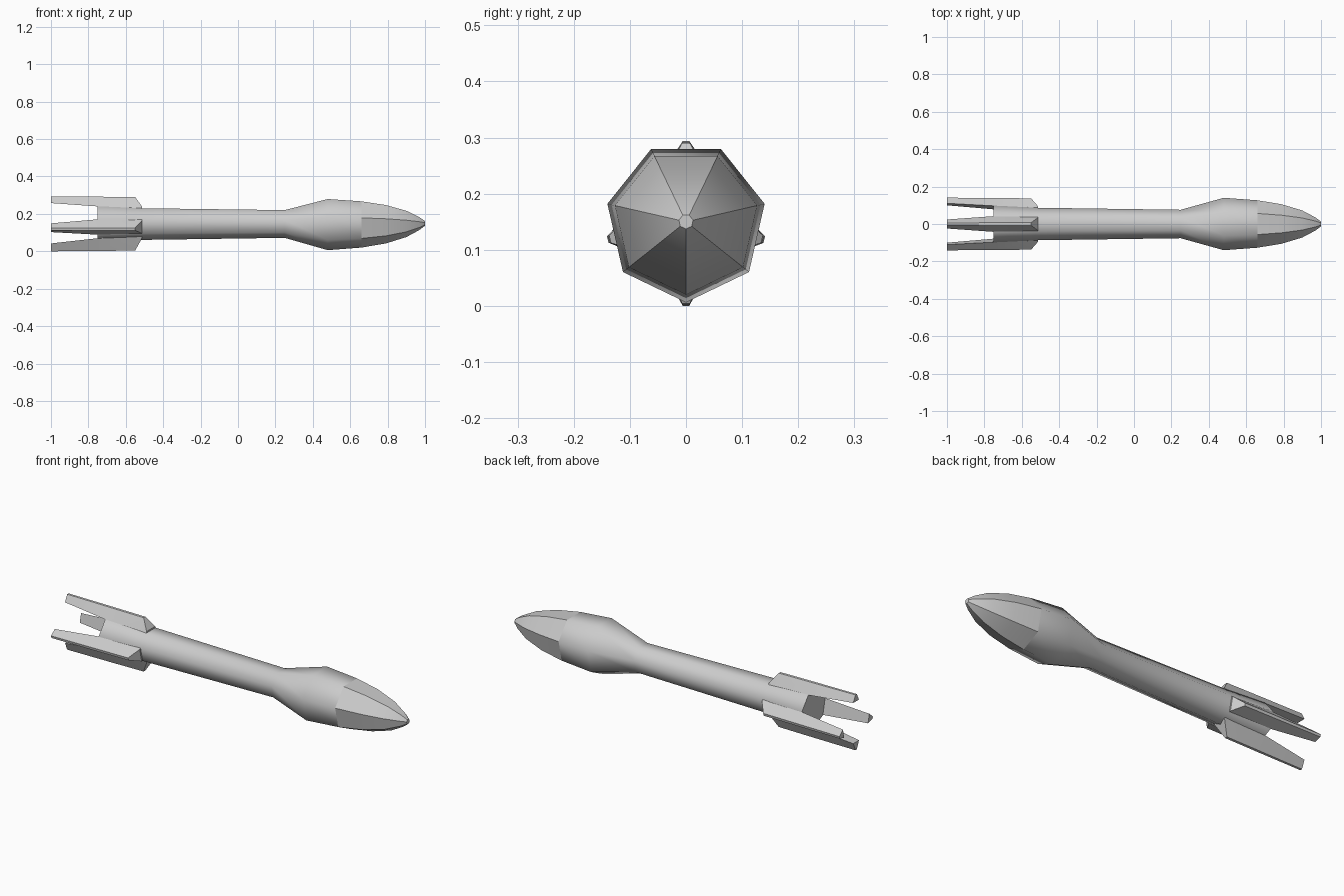
import bpy, bmesh
from math import pi, sin, cos, radians

if "Cube" in bpy.data.objects:
    bpy.data.objects.remove(bpy.data.objects["Cube"])

SIDES = 7
ZC = 0.15  # height of the long axis


def make_object(name, bm, angle):
    bmesh.ops.recalc_face_normals(bm, faces=bm.faces[:])
    me = bpy.data.meshes.new(name)
    bm.to_mesh(me)
    bm.free()
    ob = bpy.data.objects.new(name, me)
    bpy.context.collection.objects.link(ob)
    bpy.ops.object.select_all(action='DESELECT')
    ob.select_set(True)
    bpy.context.view_layer.objects.active = ob
    bpy.ops.object.shade_smooth_by_angle(angle=radians(angle))
    return ob


def loft(bm, rings, cap_start=True, cap_end=True):
    """Skin a list of point rings with quads."""
    loops = [[bm.verts.new(p) for p in ring] for ring in rings]
    n = len(loops[0])
    for a, b in zip(loops, loops[1:]):
        for i in range(n):
            j = (i + 1) % n
            bm.faces.new((a[i], a[j], b[j], b[i]))
    if cap_start:
        bm.faces.new(loops[0])
    if cap_end:
        bm.faces.new(loops[-1])


def turned(profile):
    """Seven-sided rings, one corner pointing straight down."""
    return [[(x, r * sin(2 * pi * i / SIDES), ZC - r * cos(2 * pi * i / SIDES))
             for i in range(SIDES)] for x, r in profile]


# Body: tail, slim shaft and swelling head
bm = bmesh.new()
loft(bm, turned([(-0.75, 0.101), (-0.55, 0.091), (-0.515, 0.089),
                 (0.25, 0.078), (0.48, 0.1437), (0.66, 0.130)]), cap_end=False)
make_object("rocket_body", bm, 60)

# Faceted nose cone
bm = bmesh.new()
loft(bm, turned([(0.66, 0.130), (0.79, 0.108), (0.90, 0.074),
                 (0.97, 0.036), (1.0, 0.013)]), cap_start=False)
make_object("nose_cone", bm, 30)


# Fins: wide at the root, narrow along the outer ridge
def fin(name, direction, root, tip):
    # stations: x, root radius, root half width, ridge radius, ridge half width
    stations = [(-0.512, root - 0.012, 0.039, root - 0.002, 0.036),
                (-0.55, root - 0.01, 0.039, tip - 0.004, 0.007),
                (-0.75, root, 0.042, tip - 0.002, 0.007),
                (-1.0, 0.108, 0.024, tip, 0.006)]
    a = radians(direction)
    rings = []
    for x, r0, w0, r1, w1 in stations:
        rings.append([(x, r * cos(a) - w * sin(a), ZC + r * sin(a) + w * cos(a))
                      for r, w in ((r0, -w0), (r1, -w1), (r1, w1), (r0, w0))])
    bm = bmesh.new()
    loft(bm, rings)
    make_object(name, bm, 20)


SIDE_TILT = 90 - 720 / SIDES  # normal of the lower side facets
fin("fin_top", 90, 0.090, 0.144)
fin("fin_right", SIDE_TILT, 0.090, 0.143)
fin("fin_left", 180 - SIDE_TILT, 0.090, 0.143)
fin("fin_bottom", -90, 0.080, 0.150)
